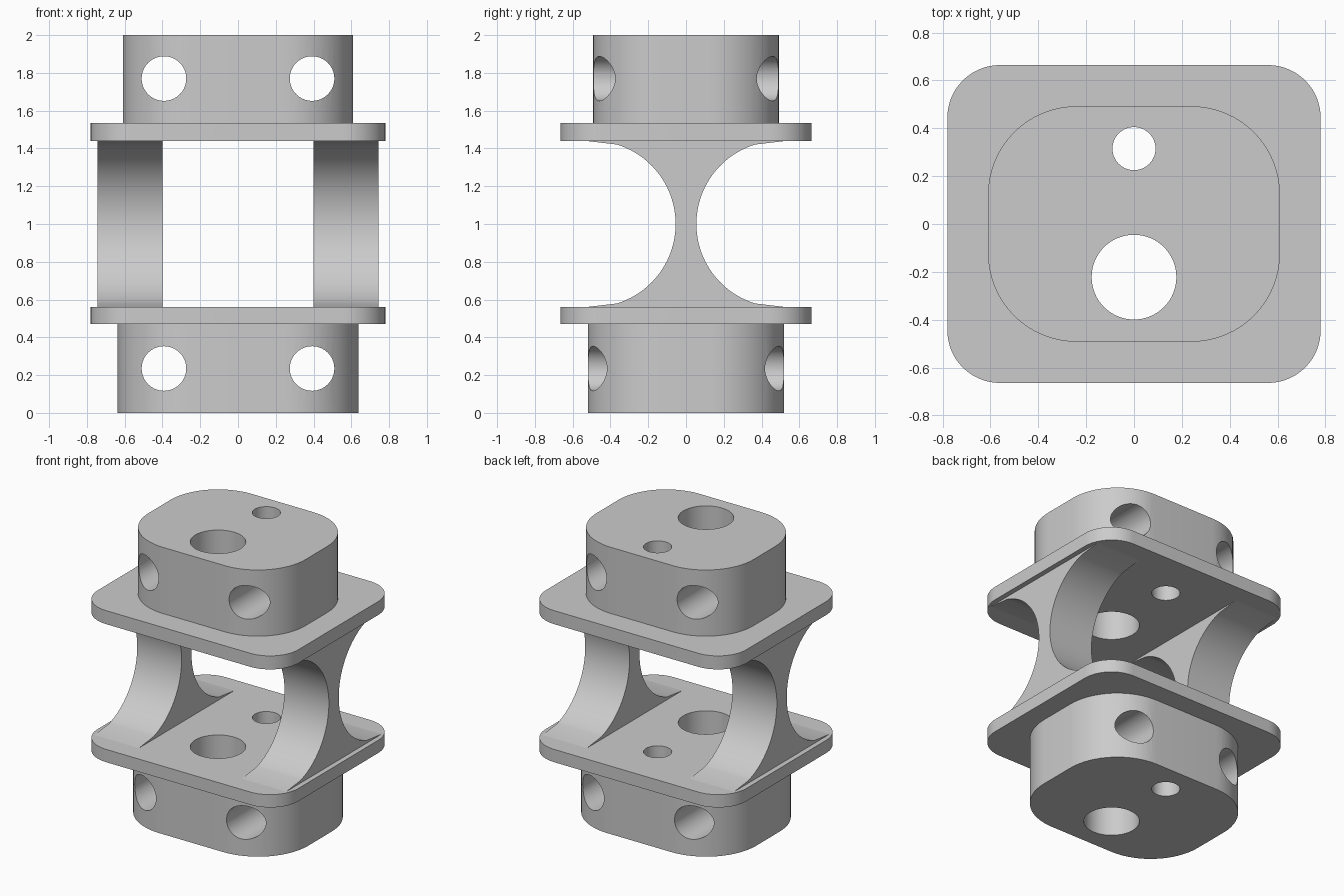
import bpy, bmesh
from math import cos, sin, pi, radians
from mathutils import Matrix, Vector

cube = bpy.data.objects.get("Cube")
if cube:
    bpy.data.objects.remove(cube, do_unlink=True)

grey = bpy.data.materials.new("plain grey")
grey.use_nodes = True
grey.diffuse_color = (0.6, 0.6, 0.6, 1)
grey.node_tree.nodes["Principled BSDF"].inputs["Base Color"].default_value = (0.6, 0.6, 0.6, 1)


def prism(name, outline, offset):
    """Extrude a closed 3D outline along an offset vector."""
    bm = bmesh.new()
    face = bm.faces.new([bm.verts.new(p) for p in outline])
    ext = bmesh.ops.extrude_face_region(bm, geom=[face])
    moved = [g for g in ext["geom"] if isinstance(g, bmesh.types.BMVert)]
    bmesh.ops.translate(bm, verts=moved, vec=offset)
    bmesh.ops.recalc_face_normals(bm, faces=bm.faces)
    mesh = bpy.data.meshes.new(name)
    bm.to_mesh(mesh)
    bm.free()
    mesh.materials.append(grey)
    obj = bpy.data.objects.new(name, mesh)
    bpy.context.collection.objects.link(obj)
    return obj


def rounded_slab(name, hx, hy, r, z0, z1, steps=16):
    """Rounded rectangle with half sizes hx, hy between two heights."""
    pts = []
    for i, (sx, sy) in enumerate([(1, 1), (-1, 1), (-1, -1), (1, -1)]):
        for k in range(steps + 1):
            a = (i + k / steps) * pi / 2
            pts.append((sx * (hx - r) + r * cos(a), sy * (hy - r) + r * sin(a), z0))
    return prism(name, pts, Vector((0, 0, z1 - z0)))


def drill(obj, centre, radius, along_y=False):
    """Cut a round through hole along z, or along y."""
    bm = bmesh.new()
    turn = Matrix.Rotation(pi / 2, 4, "X") if along_y else Matrix()
    bmesh.ops.create_cone(bm, cap_ends=True, segments=64, radius1=radius, radius2=radius,
                          depth=5, matrix=Matrix.Translation(centre) @ turn)
    mesh = bpy.data.meshes.new("hole_cutter")
    bm.to_mesh(mesh)
    bm.free()
    mesh.materials.append(grey)
    cutter = bpy.data.objects.new("hole_cutter", mesh)
    cutter.hide_render = True
    bpy.context.collection.objects.link(cutter)
    mod = obj.modifiers.new("hole", "BOOLEAN")
    mod.operation, mod.solver, mod.object = "DIFFERENCE", "EXACT", cutter
    bpy.context.view_layer.objects.active = obj
    bpy.ops.object.modifier_apply(modifier=mod.name)
    bpy.data.objects.remove(cutter, do_unlink=True)


def smooth(obj):
    bpy.ops.object.select_all(action="DESELECT")
    obj.select_set(True)
    bpy.context.view_layer.objects.active = obj
    bpy.ops.object.shade_smooth_by_angle(angle=radians(30))


# Blocks and flange plates, each pierced by two vertical holes
bottom_block = rounded_slab("bottom_block", 0.638, 0.52, 0.39, 0, 0.47)
bottom_plate = rounded_slab("bottom_plate", 0.78, 0.664, 0.22, 0.47, 0.56)
top_plate = rounded_slab("top_plate", 0.78, 0.664, 0.22, 1.44, 1.535)
top_block = rounded_slab("top_block", 0.61, 0.492, 0.37, 1.535, 2)
for part in (bottom_block, bottom_plate, top_plate, top_block):
    drill(part, (0, 0.315, 1), 0.09)
    drill(part, (0, -0.222, 1), 0.177)

# Pairs of front-to-back bolt holes in the blocks
for part, z in ((bottom_block, 0.235), (top_block, 1.77)):
    for x in (-0.392, 0.392):
        drill(part, (x, 0, z), 0.118, along_y=True)

# Side webs with a concave arc on front and back
arc = [(0.53, 0.446), (0.53, 0.44)]
for k in range(41):
    a = radians(73 - 146 * k / 40)
    arc.append((0.495 - 0.44 * cos(a), 0.44 * sin(a)))
arc += [(0.53, -0.44), (0.53, -0.446)]
profile = arc + [(-y, z) for y, z in reversed(arc)]
webs = [prism(name, [(x, y, z + 1) for y, z in profile], Vector((0.345, 0, 0)))
        for name, x in (("left_web", 0.4), ("right_web", -0.745))]

for part in [bottom_block, bottom_plate, top_plate, top_block] + webs:
    smooth(part)
